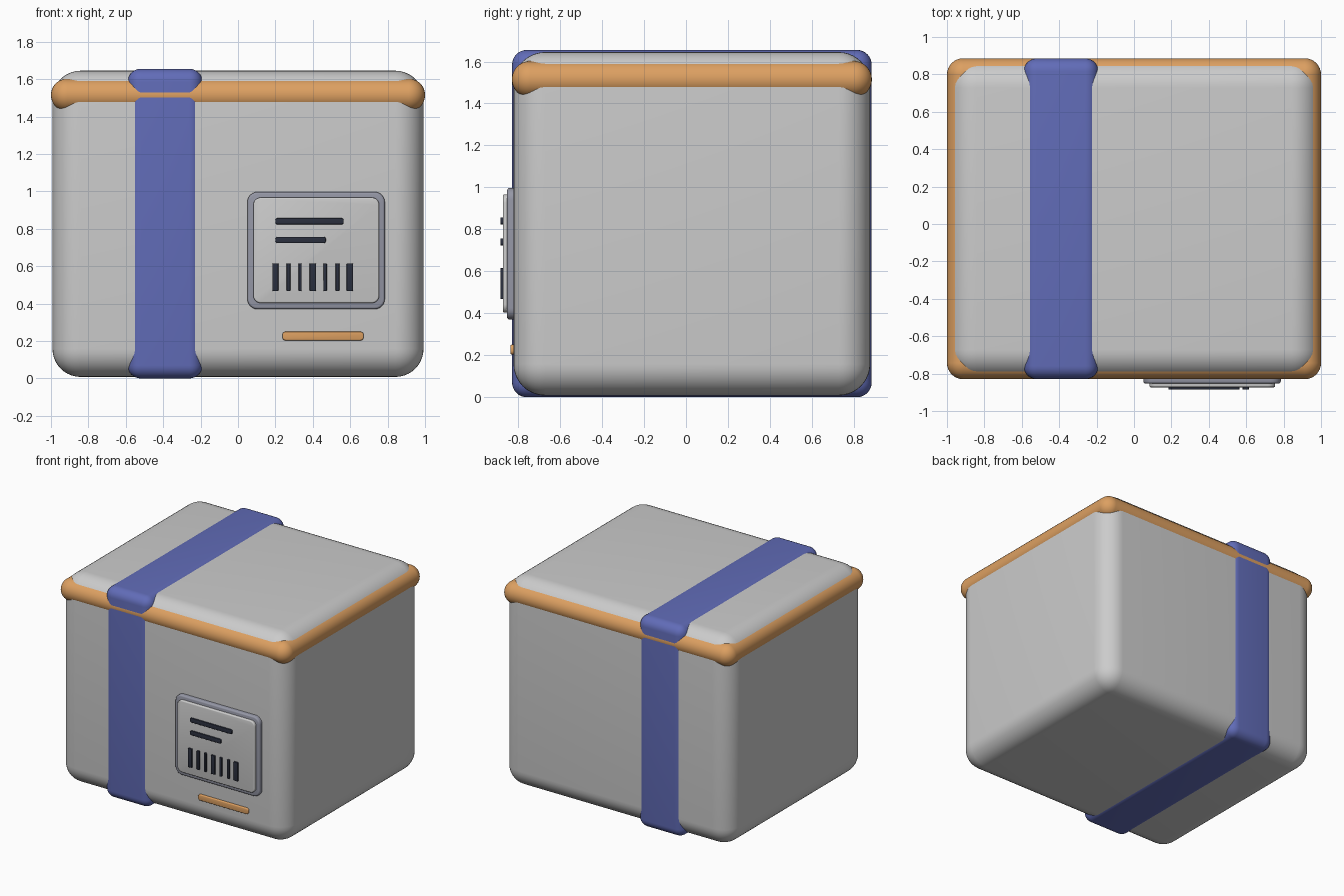
import bpy, bmesh
from mathutils import Vector, Matrix

if "Cube" in bpy.data.objects:
    bpy.data.objects.remove(bpy.data.objects["Cube"])


def material(name, rgb):
    m = bpy.data.materials.new(name)
    m.diffuse_color = (*rgb, 1)
    m.use_nodes = True
    m.node_tree.nodes["Principled BSDF"].inputs["Base Color"].default_value = m.diffuse_color
    return m


BLUE = material("strap_blue", (0.12, 0.15, 0.48))
ORANGE = material("trim_orange", (0.72, 0.35, 0.12))
STEEL = material("frame_grey", (0.30, 0.31, 0.38))
DARK = material("ink_dark", (0.025, 0.03, 0.05))


def finish(name, bm, mat=None):
    bmesh.ops.recalc_face_normals(bm, faces=bm.faces)
    me = bpy.data.meshes.new(name)
    bm.to_mesh(me)
    bm.free()
    ob = bpy.data.objects.new(name, me)
    bpy.context.collection.objects.link(ob)
    if mat:
        me.materials.append(mat)
    bpy.ops.object.select_all(action='DESELECT')
    ob.select_set(True)
    bpy.context.view_layer.objects.active = ob
    bpy.ops.object.shade_smooth_by_angle(angle=0.6)
    return ob


def box_mesh(lo, hi):
    lo, hi = Vector(lo), Vector(hi)
    bm = bmesh.new()
    bmesh.ops.create_cube(bm, size=1)
    bmesh.ops.scale(bm, vec=hi - lo, verts=bm.verts)
    bmesh.ops.translate(bm, vec=(lo + hi) / 2, verts=bm.verts)
    return bm


def rounded_box(name, lo, hi, r, mat=None, seg=8):
    bm = box_mesh(lo, hi)
    bmesh.ops.bevel(bm, geom=bm.edges[:], offset=r, segments=seg,
                    profile=0.5, affect='EDGES')
    return finish(name, bm, mat)


def plaque(name, x, z, y, corner, edge, mat=None):
    """Thin plate on the front: round corners, softened front rim."""
    bm = box_mesh((x[0], y[0], z[0]), (x[1], y[1], z[1]))
    along_y = [e for e in bm.edges
               if abs(e.verts[0].co.y - e.verts[1].co.y) > 1e-4]
    bmesh.ops.bevel(bm, geom=along_y, offset=corner, segments=6,
                    profile=0.5, affect='EDGES')
    rim = [e for e in bm.edges if all(abs(v.co.y - y[0]) < 1e-5 for v in e.verts)]
    bmesh.ops.bevel(bm, geom=rim, offset=edge, segments=3,
                    profile=0.5, affect='EDGES')
    return finish(name, bm, mat)


CY = 0.028   # depth centre of the crate

# Crate body and the strap looped around it
rounded_box("crate_body", (-0.992, CY - 0.85, 0.008), (0.992, CY + 0.85, 1.645), 0.15, seg=10)
rounded_box("strap", (-0.59, CY - 0.857, 0), (-0.19, CY + 0.857, 1.655), 0.07, BLUE)

# Lid rim: round bars joined by ball corners
R, RZ = 0.087, 1.515
hx, hy = 1.0 - R, 0.858 - R
for name, axis, length, spots in (
        ("rim_bar_long", 'Y', 2 * hx, [(0, CY - hy), (0, CY + hy)]),
        ("rim_bar_side", 'X', 2 * hy, [(-hx, CY), (hx, CY)])):
    for x, y in spots:
        bm = bmesh.new()
        rot = Matrix.Rotation(1.5707963, 4, axis)
        bmesh.ops.create_cone(bm, cap_ends=True, segments=48, radius1=R, radius2=R,
                              depth=length, matrix=Matrix.Translation((x, y, RZ)) @ rot)
        finish(name, bm, ORANGE)
for sx in (-1, 1):
    for sy in (-1, 1):
        bm = bmesh.new()
        bmesh.ops.create_uvsphere(bm, u_segments=32, v_segments=24, radius=R,
                                  matrix=Matrix.Translation((sx * hx, CY + sy * hy, RZ)))
        finish("rim_corner", bm, ORANGE)

# Shipping label: frame, plate, printed lines and stripes
plaque("label_frame", (0.05, 0.785), (0.37, 0.997), (-0.853, -0.80), 0.055, 0.012, STEEL)
plaque("label_plate", (0.082, 0.755), (0.403, 0.967), (-0.873, -0.84), 0.04, 0.008)
INK_Y = (-0.885, -0.865)
for x1, z in ((0.565, 0.84), (0.47, 0.74)):
    plaque("label_line", (0.20, x1), (z - 0.017, z + 0.017), INK_Y, 0.012, 0.004, DARK)
for x, w in ((0.20, 0.032), (0.27, 0.02), (0.332, 0.016), (0.40, 0.034),
             (0.466, 0.018), (0.532, 0.02), (0.598, 0.034)):
    plaque("label_stripe", (x - w / 2, x + w / 2), (0.467, 0.615), INK_Y, 0.004, 0.003, DARK)

# Accent bar under the label
plaque("accent_bar", (0.237, 0.672), (0.203, 0.25), (-0.837, -0.80), 0.018, 0.006, ORANGE)
